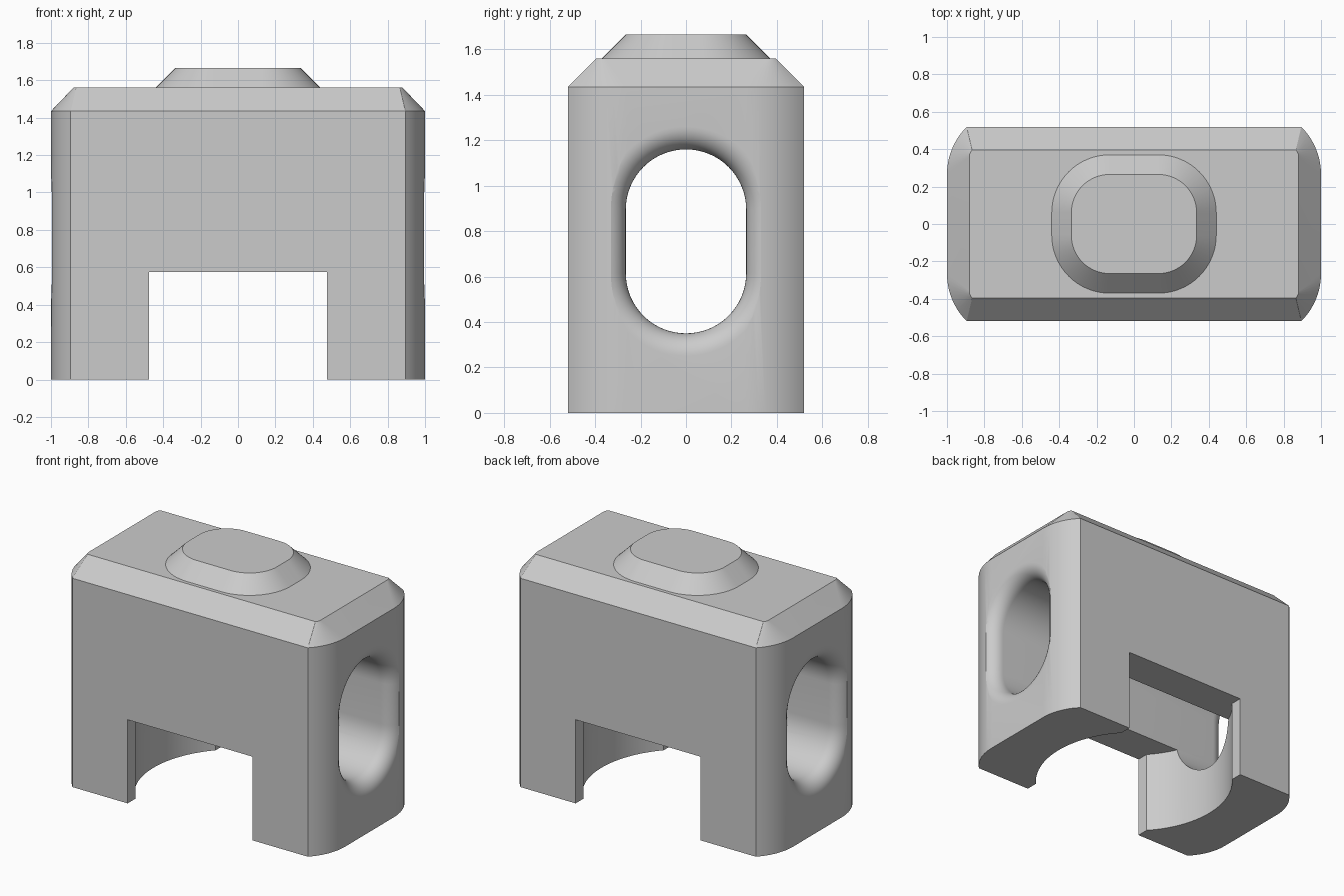
import bpy, bmesh, math

if "Cube" in bpy.data.objects:
    bpy.data.objects.remove(bpy.data.objects["Cube"], do_unlink=True)

grey = bpy.data.materials.new("plain grey")
grey.use_nodes = True
colour = (0.6, 0.6, 0.6, 1)
grey.diffuse_color = colour
grey.node_tree.nodes["Principled BSDF"].inputs["Base Color"].default_value = colour


def arc(cx, cy, r, start, end, steps):
    """Points on a circular arc, angles in degrees."""
    angles = [math.radians(start + (end - start) * i / steps) for i in range(steps + 1)]
    return [(cx + r * math.cos(a), cy + r * math.sin(a)) for a in angles]


def four_way(quarter):
    """Mirror a +x +y quarter outline into a full closed outline."""
    half = quarter + [(-x, y) for x, y in reversed(quarter)]
    return half + [(-x, -y) for x, y in half]


def loft(name, rings):
    """Closed solid through rings of matching 3D points."""
    bm = bmesh.new()
    loops = [[bm.verts.new(p) for p in ring] for ring in rings]
    for a, b in zip(loops, loops[1:]):
        for i in range(len(a)):
            j = (i + 1) % len(a)
            bm.faces.new((a[i], a[j], b[j], b[i]))
    bm.faces.new(loops[0])
    bm.faces.new(loops[-1])
    bmesh.ops.recalc_face_normals(bm, faces=bm.faces)
    mesh = bpy.data.meshes.new(name)
    bm.to_mesh(mesh)
    bm.free()
    mesh.materials.append(grey)
    obj = bpy.data.objects.new(name, mesh)
    bpy.context.collection.objects.link(obj)
    return obj


def level(outline, z):
    return [(x, y, z) for x, y in outline]


def activate(obj):
    bpy.ops.object.select_all(action="DESELECT")
    obj.select_set(True)
    bpy.context.view_layer.objects.active = obj


def cut(obj, cutter):
    mod = obj.modifiers.new("cut", "BOOLEAN")
    mod.operation = "DIFFERENCE"
    mod.solver = "EXACT"
    mod.object = cutter
    cutter.hide_render = True
    activate(obj)
    bpy.ops.object.modifier_apply(modifier=mod.name)
    bpy.data.objects.remove(cutter, do_unlink=True)


def smooth(obj):
    activate(obj)
    bpy.ops.object.shade_smooth_by_angle(angle=math.radians(30))


# Body: block with part-rounded upright corners and a chamfered top
wall = four_way(arc(0.64, 0.265, 0.36, 0, 45, 10))
roof = four_way(arc(0.83, 0.36, 0.05, 0, 45, 10))
body = loft("body", [level(wall, 0), level(wall, 1.435), level(roof, 1.56)])

# Bottom recess: round bore with a straight passage front to back
bore, gap = 0.645, 0.475
meet = math.degrees(math.acos(gap / bore))
recess = four_way(arc(0, 0, bore, 0, meet, 20)[1:] + [(gap, 0.7)])
cut(body, loft("recess_cutter", [level(recess, -0.1), level(recess, 0.575)]))


# Side slot: rounded tunnel with flared ends
def slot_ring(x, grow):
    r = 0.265 + grow
    outline = arc(0, 0.895, r, 0, 180, 32) + arc(0, 0.615, r, 180, 360, 32)
    return [(x, y, z) for y, z in outline]


fillet = 0.1
flare = [(1.1, fillet)]
for i in range(10, -1, -1):
    t = math.pi / 2 * i / 10
    flare.append((1 - fillet + fillet * math.sin(t), fillet * (1 - math.cos(t))))
profile = flare + [(-x, g) for x, g in reversed(flare)]
cut(body, loft("slot_cutter", [slot_ring(x, g) for x, g in profile]))
smooth(body)

# Top button: rounded raised pad with sloping sides
pad_base = four_way(arc(0.13, 0.06, 0.31, 0, 90, 16))
pad_top = four_way(arc(0.13, 0.06, 0.205, 0, 90, 16))
smooth(loft("top_button", [level(pad_base, 1.56), level(pad_top, 1.665)]))
